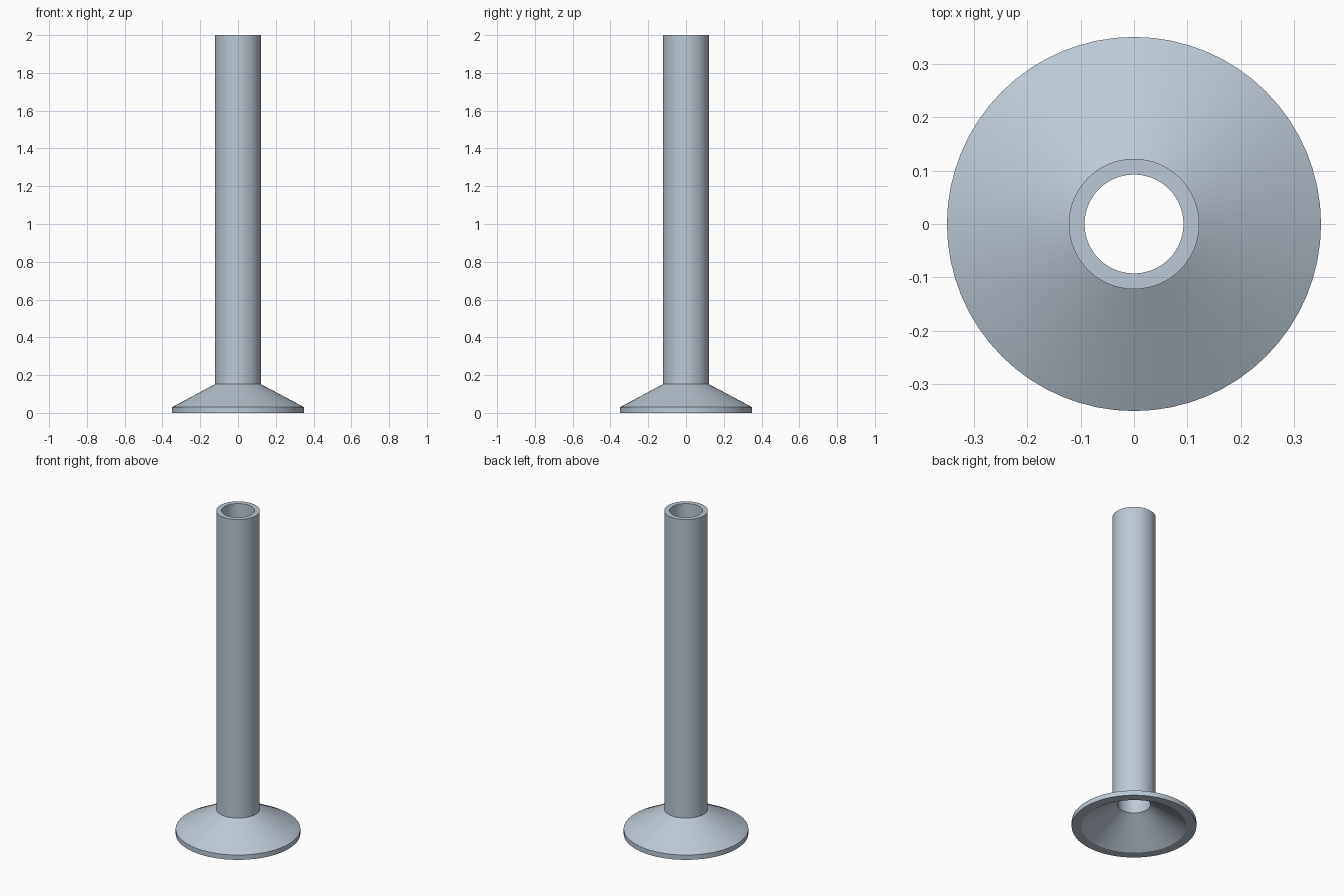
import bpy, bmesh, math

if "Cube" in bpy.data.objects:
    bpy.data.objects.remove(bpy.data.objects["Cube"])

SIDES = 64

# Single blue-grey metal colour
metal = bpy.data.materials.new("blue_grey_metal")
metal.diffuse_color = (0.50, 0.58, 0.66, 1.0)
metal.use_nodes = True
metal.node_tree.nodes["Principled BSDF"].inputs["Base Color"].default_value = metal.diffuse_color

# Closed (radius, height) profile: flared foot, outer tube, bore, hollow underside
profile = [(0.35, 0.0), (0.35, 0.03), (0.122, 0.152), (0.122, 2.0),
           (0.0925, 2.0), (0.0925, 0.14), (0.295, 0.0)]

# Revolve the profile around the z axis
bm = bmesh.new()
rings = []
for i in range(SIDES):
    a = 2 * math.pi * i / SIDES
    rings.append([bm.verts.new((r * math.cos(a), r * math.sin(a), z)) for r, z in profile])
n = len(profile)
for i in range(SIDES):
    a, b = rings[i], rings[(i + 1) % SIDES]
    for j in range(n):
        k = (j + 1) % n
        bm.faces.new((a[j], b[j], b[k], a[k]))
bmesh.ops.recalc_face_normals(bm, faces=bm.faces)
mesh = bpy.data.meshes.new("flanged_tube")
bm.to_mesh(mesh)
bm.free()

# Flanged tube object, smooth around and sharp at the rims
tube = bpy.data.objects.new("flanged_tube", mesh)
bpy.context.collection.objects.link(tube)
mesh.materials.append(metal)
bpy.context.view_layer.objects.active = tube
tube.select_set(True)
bpy.ops.object.shade_smooth_by_angle(angle=math.radians(30))
